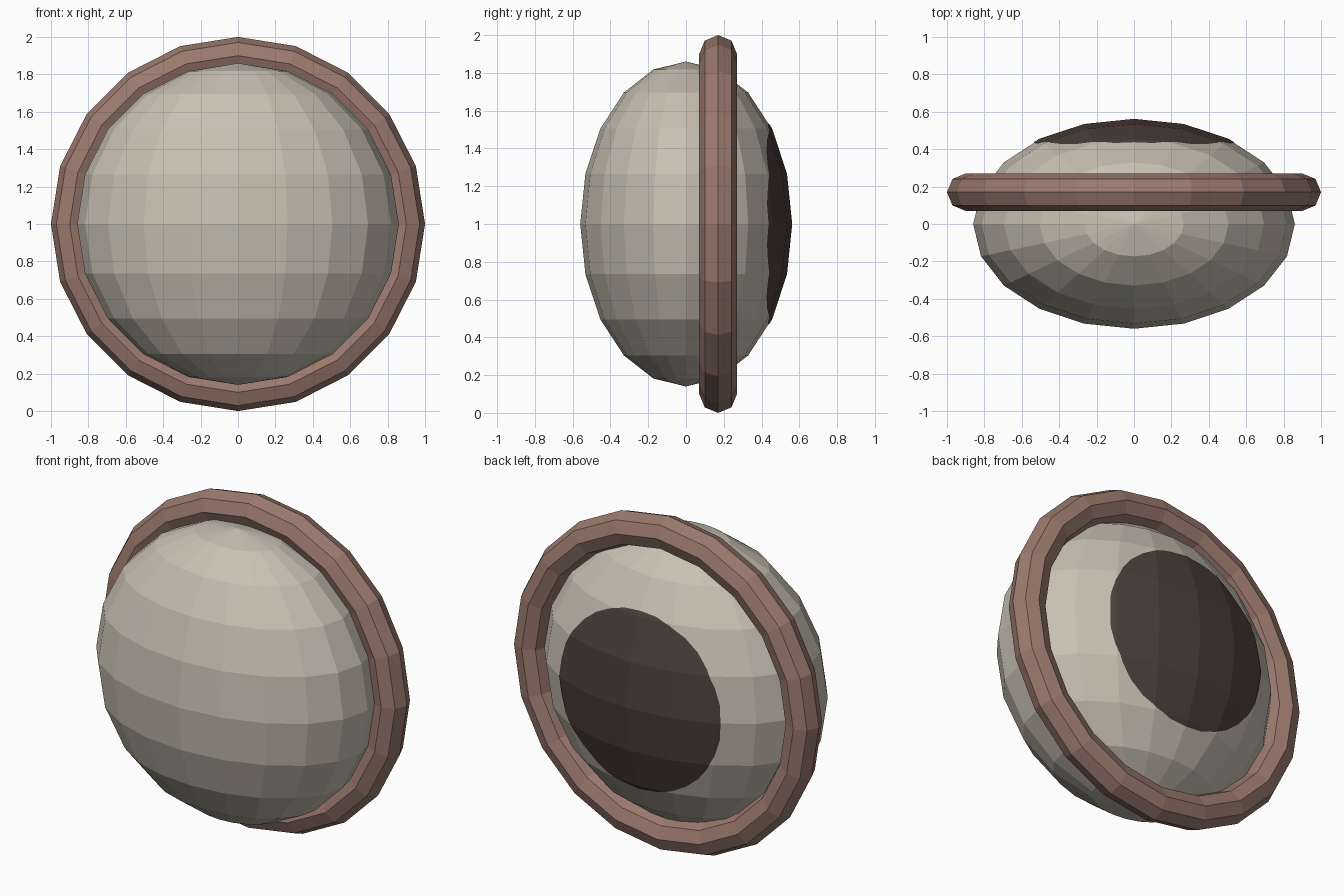
import bpy, bmesh, math
from mathutils import Vector

if "Cube" in bpy.data.objects:
    bpy.data.objects.remove(bpy.data.objects["Cube"])

CENTRE = Vector((0, 0, 1.0))
SIZE = Vector((0.86, 0.56, 0.86))


def material(name, rgb):
    mat = bpy.data.materials.new(name)
    mat.diffuse_color = (*rgb, 1)
    mat.use_nodes = True
    mat.node_tree.nodes["Principled BSDF"].inputs["Base Color"].default_value = mat.diffuse_color
    return mat


def add_object(name, bm, mat):
    bmesh.ops.recalc_face_normals(bm, faces=bm.faces[:])
    mesh = bpy.data.meshes.new(name)
    bm.to_mesh(mesh)
    bm.free()
    mesh.materials.append(mat)
    obj = bpy.data.objects.new(name, mesh)
    bpy.context.collection.objects.link(obj)
    return obj


def ellipsoid(grow=1.0):
    bm = bmesh.new()
    bmesh.ops.create_uvsphere(bm, u_segments=20, v_segments=10, radius=1)
    bmesh.ops.scale(bm, vec=SIZE * grow, verts=bm.verts)
    bmesh.ops.translate(bm, vec=CENTRE, verts=bm.verts)
    return bm


stone = material("warm grey", (0.578, 0.533, 0.445))
brown = material("dusty brown", (0.328, 0.195, 0.156))
dark = material("dark brown", (0.072, 0.048, 0.042))

# Flattened faceted body
add_object("body", ellipsoid(), stone)

# Round patch on the back: a skin of the body trimmed to a circle
bm = ellipsoid(1.004)
cuts = [(Vector((0, 0.2, 1)), Vector((0, -1, 0)))]
for i in range(32):
    a = math.tau * (i + 0.5) / 32
    n = Vector((math.cos(a), 0, math.sin(a)))
    cuts.append((CENTRE + n * 0.532, n))
for co, no in cuts:
    bmesh.ops.bisect_plane(bm, geom=bm.verts[:] + bm.edges[:] + bm.faces[:],
                           plane_co=co, plane_no=no, clear_outer=True)
patch = add_object("back_patch", bm, dark)
# keep the open skin facing backwards
if sum(p.normal.y for p in patch.data.polygons) < 0:
    patch.data.flip_normals()

# Ring around the body, slightly behind the middle
bpy.ops.mesh.primitive_torus_add(major_segments=20, minor_segments=8,
                                 major_radius=0.9, minor_radius=0.1,
                                 location=(0, 0.17, 1.0),
                                 rotation=(math.pi / 2, 0, 0))
ring = bpy.context.object
ring.name = "ring"
ring.data.materials.append(brown)
